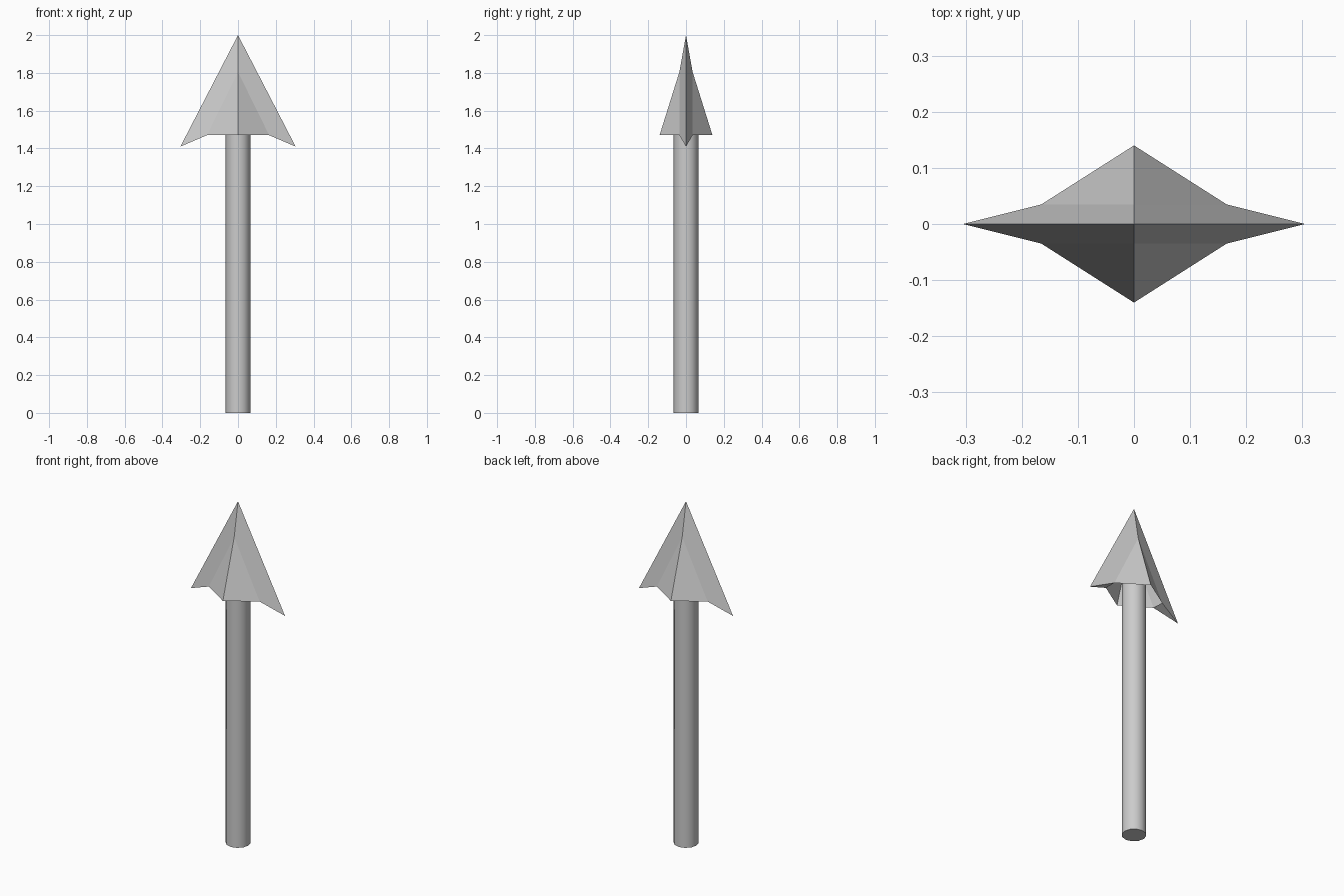
import bpy
import bmesh
from mathutils import Vector

cube = bpy.data.objects.get("Cube")
if cube:
    bpy.data.objects.remove(cube, do_unlink=True)

GREY = (0.6, 0.6, 0.6, 1.0)
grey = bpy.data.materials.new("light_grey")
grey.use_nodes = True
grey.diffuse_color = GREY
grey.node_tree.nodes["Principled BSDF"].inputs["Base Color"].default_value = GREY


def add_object(name, bm):
    mesh = bpy.data.meshes.new(name)
    bm.to_mesh(mesh)
    bm.free()
    mesh.materials.append(grey)
    obj = bpy.data.objects.new(name, mesh)
    bpy.context.collection.objects.link(obj)
    return obj


# Shaft: capped cylinder, running a little way into the hollow head
shaft_top, shaft_radius = 1.55, 0.066
bm = bmesh.new()
bmesh.ops.create_cone(bm, cap_ends=True, segments=12, radius1=shaft_radius,
                      radius2=shaft_radius, depth=shaft_top)
bmesh.ops.translate(bm, verts=bm.verts, vec=(0, 0, shaft_top / 2))
shaft = add_object("shaft", bm)
bpy.ops.object.select_all(action="DESELECT")
shaft.select_set(True)
bpy.context.view_layer.objects.active = shaft
bpy.ops.object.shade_smooth_by_angle(angle=0.7)

# Arrow head: one quarter of the shell, mirrored across x and y
apex, ridge = Vector((0, 0, 2)), Vector((0, 0.035, 1.805))
base, notch = Vector((0, 0.14, 1.47)), Vector((0.165, 0.035, 1.47))
barb = Vector((0.305, 0, 1.41))

bm = bmesh.new()
for sx in (1, -1):
    for sy in (1, -1):
        for outline in ((apex, barb, notch, ridge), (ridge, notch, base)):
            points = [(p.x * sx, p.y * sy, p.z) for p in outline]
            # Reverse the winding on mirrored quarters so faces point outward
            if sx * sy < 0:
                points.reverse()
            face = bm.faces.new([bm.verts.new(p) for p in points])
            face.normal_update()
            if face.normal.dot(Vector((sx, sy, 0))) < 0:
                face.normal_flip()
bmesh.ops.remove_doubles(bm, verts=bm.verts, dist=0.0001)

# Small undersides closing the two barbs
for sx in (1, -1):
    corners = [v for v in bm.verts if v.co.x * sx > 0.1]
    face = bm.faces.new(corners)
    face.normal_update()
    if face.normal.z > 0:
        face.normal_flip()
add_object("arrow_head", bm)
